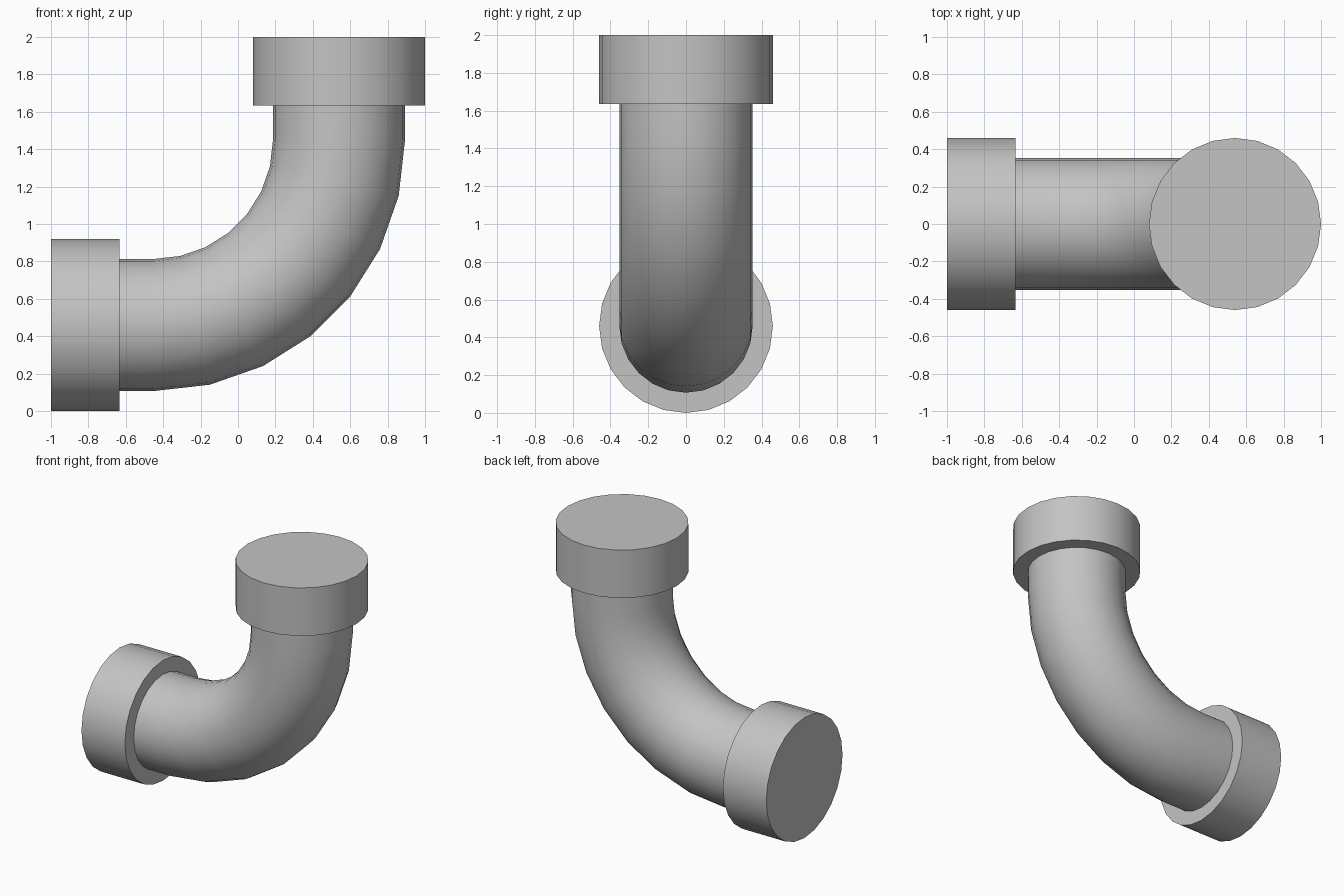
import bpy, bmesh
from math import pi
from mathutils import Matrix, Vector

SIDES = 24
AXIS_X, AXIS_Z = 0.54, 0.46      # vertical and horizontal pipe axes
BEND = Vector((-0.45, 0, 1.45))  # centre of the elbow

cube = bpy.data.objects.get("Cube")
if cube:
    bpy.data.objects.remove(cube)

grey = bpy.data.materials.new("plain grey")
grey.use_nodes = True
colour = (0.55, 0.55, 0.55, 1)
grey.diffuse_color = colour
grey.node_tree.nodes["Principled BSDF"].inputs["Base Color"].default_value = colour


def finish(obj):
    obj.data.materials.append(grey)
    bpy.ops.object.select_all(action="DESELECT")
    obj.select_set(True)
    bpy.context.view_layer.objects.active = obj
    bpy.ops.object.shade_smooth_by_angle(angle=pi / 6)


def collar(name, location, rotation):
    bpy.ops.mesh.primitive_cylinder_add(vertices=SIDES, radius=0.46, depth=0.366,
                                        location=location, rotation=rotation)
    obj = bpy.context.object
    obj.name = name
    finish(obj)


def extrude(bm, ring, offset):
    new = bmesh.ops.extrude_edge_only(bm, edges=ring)["geom"]
    verts = {v for v in new if isinstance(v, bmesh.types.BMVert)}
    bmesh.ops.translate(bm, verts=list(verts), vec=offset)
    return [e for e in new if isinstance(e, bmesh.types.BMEdge)
            and all(v in verts for v in e.verts)]


# Pipe: straight run, quarter bend, straight riser
bm = bmesh.new()
place = Matrix.Translation((-0.7, 0, AXIS_Z)) @ Matrix.Rotation(pi / 2, 4, "Y")
bmesh.ops.create_circle(bm, segments=SIDES, radius=0.353, matrix=place)
ring = extrude(bm, list(bm.edges), (0.25, 0, 0))
bend = bmesh.ops.spin(bm, geom=ring, cent=BEND, axis=(0, 1, 0), angle=-pi / 2, steps=7)
ring = [e for e in bend["geom_last"] if isinstance(e, bmesh.types.BMEdge)]
extrude(bm, ring, (0, 0, 0.25))
bmesh.ops.remove_doubles(bm, verts=bm.verts, dist=0.0001)
bmesh.ops.recalc_face_normals(bm, faces=bm.faces)
mesh = bpy.data.meshes.new("elbow_pipe")
bm.to_mesh(mesh)
bm.free()
pipe = bpy.data.objects.new("elbow_pipe", mesh)
bpy.context.collection.objects.link(pipe)
finish(pipe)

# End collars
collar("side_collar", (-0.817, 0, AXIS_Z), (0, pi / 2, 0))
collar("top_collar", (AXIS_X, 0, 1.817), (0, 0, 0))
